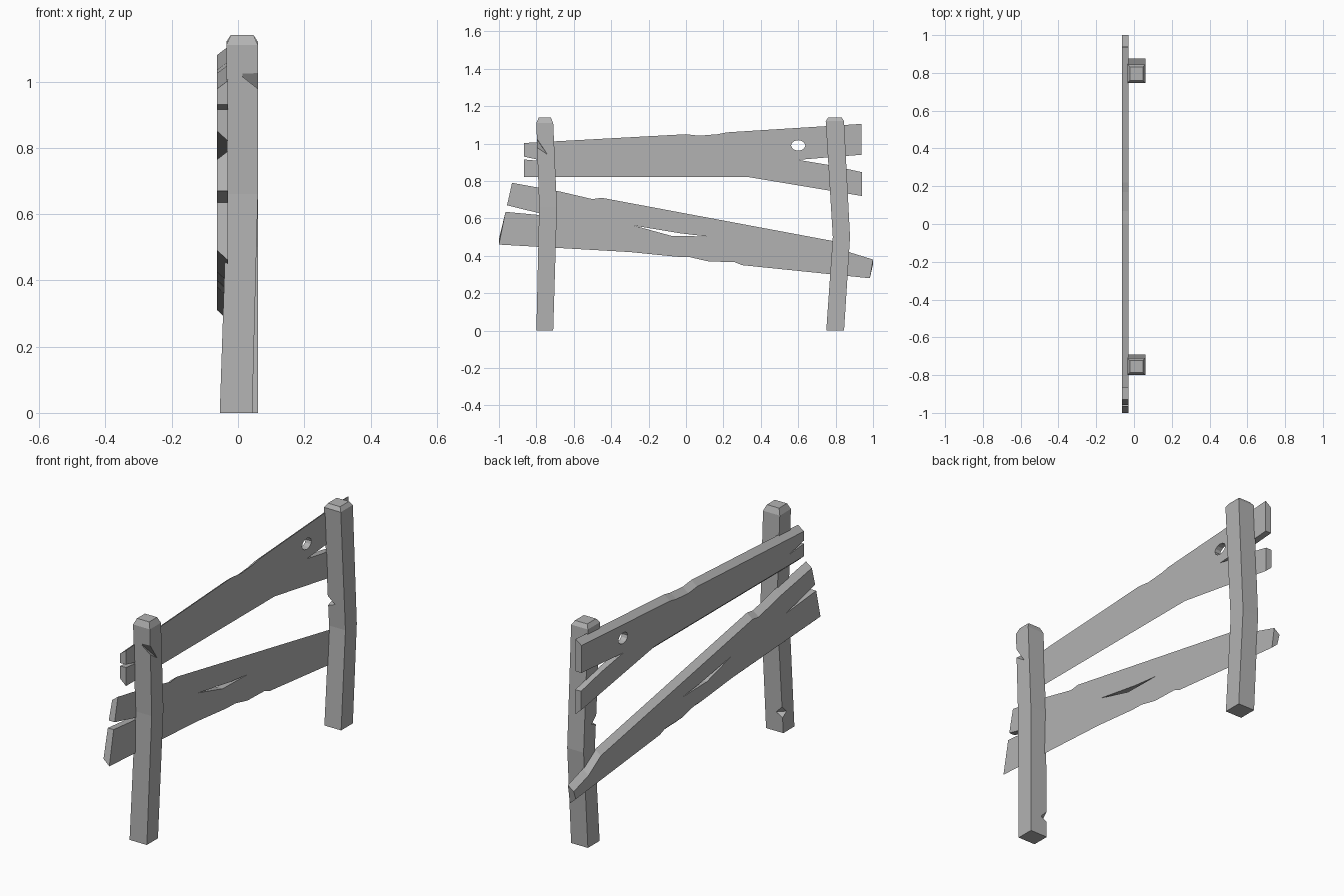
import bpy, bmesh, math

cube = bpy.data.objects.get("Cube")
if cube:
    bpy.data.objects.remove(cube, do_unlink=True)

wood = bpy.data.materials.new("grey_wood")
wood.use_nodes = True
wood.diffuse_color = (0.45, 0.45, 0.45, 1)
wood.node_tree.nodes["Principled BSDF"].inputs["Base Color"].default_value = wood.diffuse_color


def finish(name, bm):
    bmesh.ops.recalc_face_normals(bm, faces=bm.faces)
    mesh = bpy.data.meshes.new(name)
    bm.to_mesh(mesh)
    bm.free()
    mesh.materials.append(wood)
    obj = bpy.data.objects.new(name, mesh)
    bpy.context.collection.objects.link(obj)
    return obj


def loft(name, rings):
    """Solid from matching rings of points, capped at both ends."""
    bm = bmesh.new()
    loops = [[bm.verts.new(p) for p in ring] for ring in rings]
    n = len(loops[0])
    for a, b in zip(loops, loops[1:]):
        for i in range(n):
            j = (i + 1) % n
            bm.faces.new((a[i], a[j], b[j], b[i]))
    bm.faces.new(loops[0])
    bm.faces.new(loops[-1])
    return finish(name, bm)


def wedge(name, points):
    bm = bmesh.new()
    bmesh.ops.convex_hull(bm, input=[bm.verts.new(p) for p in points])
    return finish(name, bm)


def carve(obj, cutter):
    """Cut one shape out of a part, bake it and drop the cutter."""
    cutter.hide_render = True
    mod = obj.modifiers.new("cut", 'BOOLEAN')
    mod.operation, mod.solver, mod.object = 'DIFFERENCE', 'EXACT', cutter
    deps = bpy.context.evaluated_depsgraph_get()
    mesh = bpy.data.meshes.new_from_object(obj.evaluated_get(deps))
    obj.modifiers.clear()
    obj.data = mesh
    bpy.data.objects.remove(cutter, do_unlink=True)


def post(name, sections):
    """Square post from sections of z, x range and y range."""
    return loft(name, [[(x0, y0, z), (x1, y0, z), (x1, y1, z), (x0, y1, z)]
                       for z, x0, x1, y0, y1 in sections])


def plank(name, bottom, right_split, top, left_split):
    """Board whose long edges are bevelled towards the back."""
    outline = [(y, z, 0.03) for y, z in bottom] + [(y, z, 0) for y, z in right_split]
    outline += [(y, z, -0.025) for y, z in top] + [(y, z, 0) for y, z in left_split]
    return loft(name, [[(-0.03, y, z) for y, z, d in outline],
                       [(-0.063, y, z + d) for y, z, d in outline]])


def through(name, points):
    return loft(name, [[(x, y, z) for y, z in points] for x in (-0.1, 0.0)])


# Posts, each bent once and chamfered at the top
front_post = post("front_post", [
    (0, -0.055, 0.043, -0.80, -0.71), (0.66, -0.033, 0.06, -0.785, -0.69),
    (1.11, -0.035, 0.06, -0.80, -0.71), (1.14, -0.022, 0.047, -0.787, -0.723)])
back_post = post("back_post", [
    (0, -0.035, 0.06, 0.75, 0.845), (0.5, -0.033, 0.06, 0.785, 0.877),
    (1.12, -0.035, 0.06, 0.747, 0.845), (1.14, -0.022, 0.047, 0.76, 0.832)])

# Chips in the posts
carve(front_post, wedge("top_chip", [
    (0.005, -0.795, 1.02), (0.07, -0.81, 1.045), (0.07, -0.81, 0.98), (0.061, -0.74, 0.94)]))
carve(front_post, wedge("foot_chip", [
    (-0.06, -0.70, 0.15), (-0.06, -0.70, 0.07), (-0.01, -0.70, 0.10), (-0.06, -0.75, 0.10)]))
carve(back_post, wedge("middle_chip", [
    (-0.04, 0.765, 0.67), (-0.04, 0.765, 0.60), (0.015, 0.77, 0.62), (-0.04, 0.82, 0.62)]))

# Upper plank with split ends and a knot hole
upper_plank = plank(
    "upper_plank",
    [(-0.865, 0.82), (0.34, 0.82), (0.94, 0.72)],
    [(0.94, 0.847), (0.78, 0.883), (0.6, 0.913), (0.78, 0.928), (0.937, 0.94)],
    [(0.937, 1.105), (0.22, 1.06), (0.17, 1.05), (0.07, 1.042), (0, 1.05), (-0.865, 1.003)],
    [(-0.865, 0.93), (-0.74, 0.903), (-0.865, 0.915)])
ring = [math.tau * i / 12 for i in range(12)]
carve(upper_plank, through("knot_hole", [
    (0.6 + 0.038 * math.cos(a), 0.99 + 0.028 * math.sin(a)) for a in ring]))

# Lower plank with a split end and a long crack
lower_plank = plank(
    "lower_plank",
    [(-1, 0.46), (-0.3, 0.42), (-0.05, 0.395), (0.02, 0.393), (0.12, 0.37),
     (0.26, 0.366), (0.3, 0.35), (0.983, 0.28)],
    [],
    [(1, 0.38), (0.88, 0.417), (0.78, 0.48), (-0.45, 0.71), (-0.5, 0.703),
     (-0.68, 0.745), (-0.93, 0.79)],
    [(-0.957, 0.67), (-0.72, 0.612), (-0.965, 0.635)])
carve(lower_plank, through("crack", [
    (-0.28, 0.562), (-0.08, 0.507), (0.12, 0.503), (-0.03, 0.52)]))
